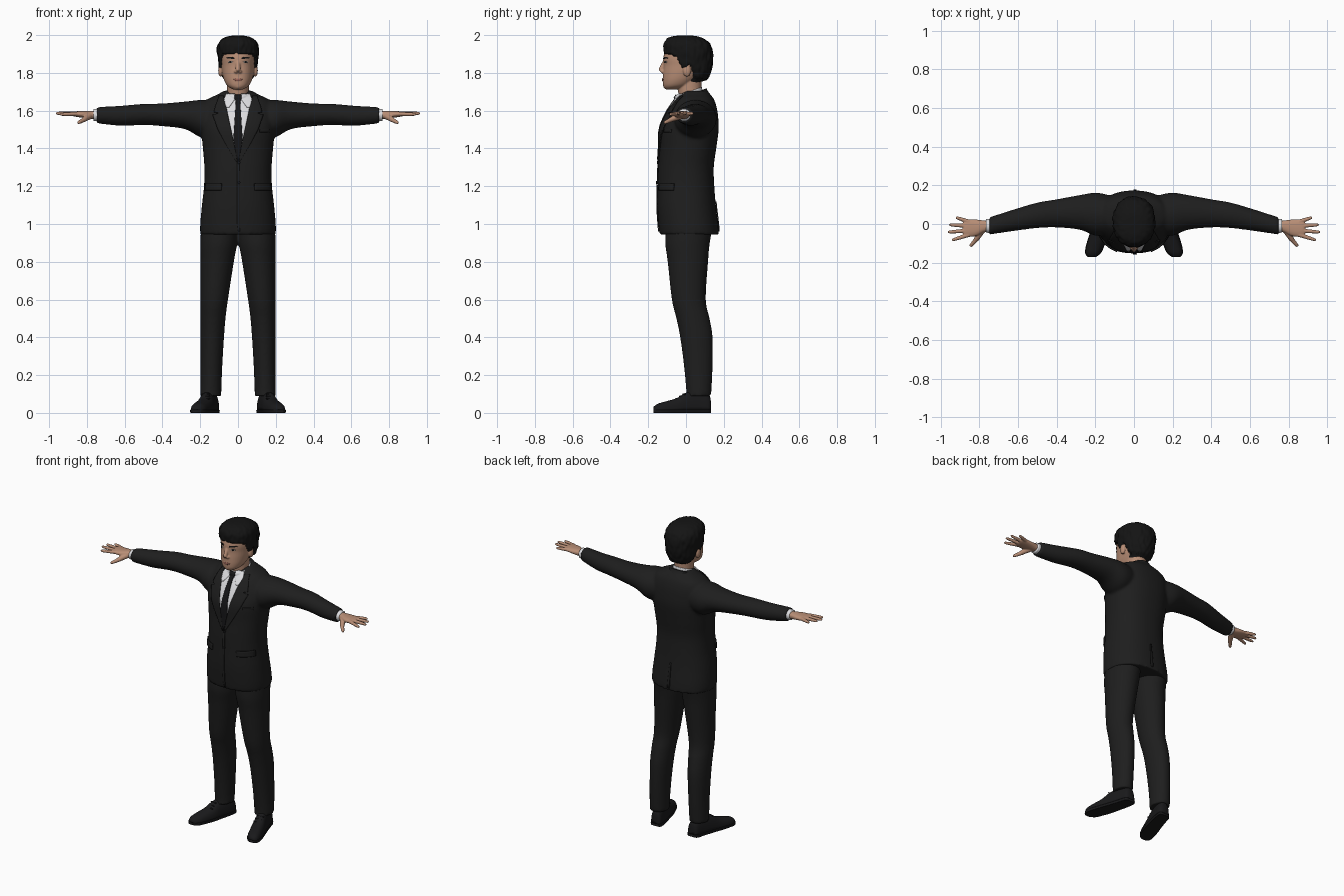
import bpy, bmesh
from math import cos, sin, pi, copysign
from mathutils import Vector, Matrix, noise
from mathutils.bvhtree import BVHTree

if "Cube" in bpy.data.objects:
    bpy.data.objects.remove(bpy.data.objects["Cube"])

X, Y, Z = Vector((1, 0, 0)), Vector((0, 1, 0)), Vector((0, 0, 1))


def material(name, *rgb):
    m = bpy.data.materials.new(name)
    m.use_nodes = True
    m.diffuse_color = (*rgb, 1)
    m.node_tree.nodes["Principled BSDF"].inputs["Base Color"].default_value = (*rgb, 1)
    return m


SUIT = material("charcoal suit", .013, .013, .013)
HAIR = material("black hair", .007, .007, .007)
TIE = material("black tie", .008, .008, .009)
SHOE = material("black leather", .01, .01, .011)
SKIN = material("skin", .48, .27, .18)
SHIRT = material("white shirt", .72, .72, .74)
LIP = material("lips", .33, .13, .1)
EYE = material("eye white", .5, .46, .43)


def spline(rows, k=5):
    """Smooth the rows with a Catmull-Rom curve."""
    out = []
    for i in range(len(rows) - 1):
        quad = (rows[max(i - 1, 0)], rows[i], rows[i + 1], rows[min(i + 2, len(rows) - 1)])
        for t in (j / k for j in range(k)):
            out.append([b + .5 * t * (c - a + t * (2*a - 5*b + 4*c - d + t * (3*(b - c) + d - a)))
                        for a, b, c, d in zip(*quad)])
    return out + [list(rows[-1])]


def ring(c, u, v, a, b, e=2, n=40):
    pw = lambda s: copysign(abs(s) ** (2 / e), s)
    angles = [2 * pi * i / n for i in range(n)]
    return [c + u * a * pw(cos(t)) + v * b * pw(sin(t)) for t in angles]


def loft(bm, rings):
    loops = [[bm.verts.new(p) for p in r] for r in rings]
    n = len(loops[0])
    for a, b in zip(loops, loops[1:]):
        for i in range(n):
            bm.faces.new((a[i], a[(i + 1) % n], b[(i + 1) % n], b[i]))
    bm.faces.new(loops[0])
    bm.faces.new(loops[-1])


def upright(bm, rows, e=2, tilt=0, n=40):
    """Rows are z, centre x, centre y, half width, half depth."""
    loft(bm, [ring(Vector((x, y, z)), X, Y + Z * tilt, a, b, e, n)
              for z, x, y, a, b in spline(rows)])


def sideways(bm, rows, e=2):
    """Rows are x, centre y, centre z, half depth, half height."""
    loft(bm, [ring(Vector((x, y, z)), Y, Z, a, b, e) for x, y, z, a, b in spline(rows)])


def finger(bm, start, end, r0, r1):
    p, q = Vector(start), Vector(end)
    d = (q - p).normalized()
    u = d.cross(Z).normalized()
    v = d.cross(u)
    steps = ((0, 1), (.3, 1), (.6, 1), (.9, .9), (.97, .7), (1, .3))
    loft(bm, [ring(p.lerp(q, t), u, v, *[(r0 + (r1 - r0) * t) * s] * 2, 2, 14) for t, s in steps])


def finish(name, bm, mat, mirror=False, voxel=0, smooth=0, thick=0):
    bmesh.ops.recalc_face_normals(bm, faces=bm.faces)
    me = bpy.data.meshes.new(name)
    for f in bm.faces:
        f.smooth = True
    bm.to_mesh(me)
    bm.free()
    me.materials.append(mat)
    ob = bpy.data.objects.new(name, me)
    bpy.context.collection.objects.link(ob)
    if mirror:
        ob.modifiers.new("mirror", 'MIRROR').use_mirror_merge = False
    if voxel:
        m = ob.modifiers.new("fuse", 'REMESH')
        m.mode, m.voxel_size, m.use_smooth_shade = 'VOXEL', voxel, True
    if smooth:
        m = ob.modifiers.new("soften", 'SMOOTH')
        m.factor, m.iterations = .5, smooth
    if thick:
        m = ob.modifiers.new("thickness", 'SOLIDIFY')
        m.thickness, m.offset = thick, 0
    return ob


def surface(*objs):
    bpy.context.view_layer.update()
    dg = bpy.context.evaluated_depsgraph_get()
    return [BVHTree.FromObject(o, dg) for o in objs]


def patch(name, trees, rows, mat, lift=.003, mirror=False, side=-1, cols=8, steps=5):
    """Drape a thin plate on a surface; rows are z, x from, x to."""
    bm = bmesh.new()
    fine = [[p + (q - p) * k / steps for p, q in zip(a, b)]
            for a, b in zip(rows, rows[1:]) for k in range(steps)] + [rows[-1]]
    grid = []
    for z, x0, x1 in fine:
        line = []
        for i in range(cols + 1):
            o = Vector((x0 + (x1 - x0) * i / cols, side, z))
            hits = [h for h in (t.ray_cast(o, Y * -side) for t in trees) if h[0]]
            if not hits:
                hits = [trees[0].find_nearest(Vector((o.x, side * .1, z)))]
            p, nrm = max(hits, key=lambda h: h[0].y * side)[:2]
            line.append(bm.verts.new(p + nrm * lift))
        grid.append(line)
    for a, b in zip(grid, grid[1:]):
        for i in range(cols):
            bm.faces.new((a[i], a[i + 1], b[i + 1], b[i]))
    return finish(name, bm, mat, mirror, thick=lift * 1.8)


# Jacket: body and sleeves fused together
bm = bmesh.new()
upright(bm, [(.945, 0, .017, .2, .157), (1, 0, .012, .2, .158), (1.1, 0, .003, .191, .155),
             (1.2, 0, 0, .18, .15), (1.3, 0, 0, .178, .147), (1.4, 0, .01, .186, .15),
             (1.5, 0, .018, .195, .155), (1.57, 0, .03, .195, .14), (1.62, 0, .04, .185, .122),
             (1.66, 0, .048, .16, .1), (1.685, 0, .05, .11, .08), (1.705, 0, .05, .075, .062)], 2.3)
for s in (1, -1):
    sideways(bm, [(s * x, *r) for x, *r in (
        (.1, .05, 1.56, .09, .09), (.19, .05, 1.557, .112, .1), (.28, .06, 1.575, .09, .073),
        (.4, .055, 1.578, .073, .06), (.5, .045, 1.58, .066, .056), (.62, .02, 1.573, .056, .053),
        (.748, -.01, 1.576, .045, .043))])
jacket = finish("jacket", bm, SUIT, voxel=.009, smooth=5)

# Trousers
bm = bmesh.new()
upright(bm, [(1, .1, .02, .095, .125), (.9, .102, .008, .097, .118), (.8, .11, .01, .088, .107),
             (.6, .126, .015, .073, .09), (.5, .133, .037, .067, .088), (.4, .137, .055, .063, .086),
             (.25, .141, .065, .058, .076), (.12, .144, .068, .056, .067), (.09, .144, .066, .056, .067)])
finish("trousers", bm, SUIT, True, .009, 4)

# Shoes and soles, pointing slightly outward
foot = spline([(.132, .135, .02, .05), (.12, .135, .035, .085), (.07, .145, .04, .105),
               (0, .165, .043, .095), (-.05, .18, .046, .066), (-.11, .2, .045, .048),
               (-.15, .212, .038, .036), (-.172, .219, .018, .02)])
for name, grow, low, high in (("shoes", 0, .014, 1), ("shoe_soles", .003, 0, .016)):
    bm = bmesh.new()
    loft(bm, [ring(Vector((x, y, .012)), X, Z, w + grow, h, 2.4) for y, x, w, h in foot])
    for v in bm.verts:
        v.co.z = min(max(v.co.z, low), high)
    finish(name, bm, SHOE, True)
bm = bmesh.new()
for i in range(3):
    finger(bm, (.15, -.015 - .018 * i, .1 - .012 * i), (.195, -.005 - .018 * i, .098 - .012 * i), .004, .004)
finish("shoe_laces", bm, SHOE, True)

# Hands and shirt cuffs
bm = bmesh.new()
sideways(bm, [(.735, -.01, 1.577, .027, .022), (.775, -.012, 1.578, .03, .021),
              (.82, -.02, 1.58, .043, .018), (.87, -.022, 1.583, .044, .013), (.884, -.022, 1.584, .034, .008)], 2.3)
for y, tip in ((-.056, (.943, -.084, 1.58)), (-.034, (.965, -.042, 1.586)),
               (-.01, (.957, -.004, 1.588)), (.012, (.922, .034, 1.585))):
    finger(bm, (.855, y, 1.583), tip, .0115, .0085)
finger(bm, (.785, -.03, 1.572), (.822, -.088, 1.55), .018, .013)
finger(bm, (.81, -.073, 1.555), (.848, -.116, 1.535), .013, .009)
finish("hands", bm, SKIN, True, .0035, 2)
bm = bmesh.new()
sideways(bm, [(.735, -.01, 1.577, .036, .034), (.766, -.01, 1.577, .035, .032)])
finish("shirt_cuffs", bm, SHIRT, True)

# Head with neck, nose and ears
bm = bmesh.new()
upright(bm, [(1.712, 0, -.08, .025, .027), (1.73, 0, -.054, .055, .066), (1.76, 0, -.033, .073, .09),
             (1.8, 0, -.008, .084, .114), (1.84, 0, .002, .088, .121), (1.88, 0, .002, .09, .122),
             (1.93, 0, .008, .085, .113), (1.965, 0, .01, .06, .08)], 2.15)
upright(bm, [(1.6, 0, .035, .058, .058), (1.7, 0, .02, .057, .062), (1.8, 0, .02, .06, .065)])
finger(bm, (0, -.113, 1.86), (0, -.137, 1.808), .01, .014)
for x, y, z, sx, sy, sz in ((.01, -.124, 1.807, .011, .011, .009), (-.01, -.124, 1.807, .011, .011, .009),
                            (.092, .005, 1.812, .013, .021, .033), (-.092, .005, 1.812, .013, .021, .033),
                            (0, -.105, 1.764, .03, .022, .011), (0, -.095, 1.73, .025, .026, .018)):
    bmesh.ops.create_icosphere(bm, subdivisions=3, radius=1,
                               matrix=Matrix.Translation((x, y, z)) @ Matrix.Diagonal((sx, sy, sz, 1)))
head = finish("head", bm, SKIN, voxel=.004, smooth=4)

# Hair: a cap trimmed along the hairline and roughened into locks
bm = bmesh.new()
upright(bm, [(1.74, 0, .03, .07, .065), (1.78, 0, .025, .088, .096), (1.82, 0, .02, .1, .116),
             (1.87, 0, .014, .106, .127), (1.92, 0, .012, .11, .129), (1.955, 0, .005, .104, .122),
             (1.982, 0, -.003, .08, .095), (1.995, 0, -.005, .045, .058), (1.998, 0, -.005, .015, .02)],
        2.15, n=96)
hairline = [(-.2, 1.905), (-.08, 1.895), (-.05, 1.875), (-.025, 1.825), (.0, 1.825), (.012, 1.845),
            (.03, 1.835), (.05, 1.775), (.1, 1.757), (.3, 1.757)]
for v in bm.verts:
    x, y, z = v.co
    for (a, za), (b, zb) in zip(hairline, hairline[1:]):
        if a <= y < b:
            edge = za + (zb - za) * (y - a) / (b - a)
            break
    lock = noise.noise(Vector((x * 60, y * 60, z * 25)))
    s = .75 if z < edge + .008 * lock else 1 + .06 * lock
    v.co.x, v.co.y = x * s, .01 + (y - .01) * s
finish("hair", bm, HAIR)

# Face details
face = surface(head)
patch("eyes", face, [(1.864, .034, .044), (1.858, .026, .053), (1.852, .034, .046)], EYE, .001, True)
patch("irises", face, [(1.864, .037, .043), (1.858, .034, .046), (1.852, .037, .043)], HAIR, .002, True)
patch("eyebrows", face, [(1.884, .03, .05), (1.878, .018, .062), (1.874, .018, .03)], HAIR, .0015, True)
patch("mouth", face, [(1.77, -.01, .01), (1.765, -.026, .026), (1.758, -.011, .011)], LIP, .001)

# Shirt collar and jacket collar around the neck
bm = bmesh.new()
upright(bm, [(1.63, 0, .022, .075, .076), (1.67, 0, .018, .07, .072), (1.7, 0, .014, .066, .07)], tilt=.35)
collar = finish("shirt_collar", bm, SHIRT)
bm = bmesh.new()
upright(bm, [(1.65, 0, .045, .105, .085), (1.672, 0, .042, .088, .075), (1.69, 0, .038, .079, .071)], tilt=.4)
finish("jacket_collar", bm, SUIT)

# Shirt front, tie, lapels and jacket trim draped on the chest
chest = surface(jacket)
neck = surface(jacket, collar)
patch("shirt_front", chest, [(1.665, -.07, .07), (1.6, -.058, .058), (1.5, -.036, .036), (1.34, -.003, .003)],
      SHIRT, .002, cols=16)
patch("collar_points", neck, [(1.685, .014, .062), (1.655, .018, .074), (1.615, .046, .062)], SHIRT, .004, True)
patch("tie", neck, [(1.678, -.019, .019), (1.64, -.012, .012), (1.634, -.012, .012),
                    (1.45, -.024, .024), (1.34, -.006, .006)], TIE, .005)
patch("lapels", chest, [(1.675, .075, .098), (1.62, .062, .118), (1.59, .056, .125), (1.585, .055, .1),
                        (1.575, .053, .132), (1.5, .037, .105), (1.42, .02, .062), (1.33, 0, .01)],
      SUIT, .004, True)
patch("front_edge", chest, [(1.34, -.004, .008), (1, -.004, .008), (.96, .002, .01)], SUIT, .003, cols=2)
patch("pocket_flaps", chest, [(1.215, .085, .168), (1.178, .087, .17)], SUIT, .004, True)
patch("breast_pocket", chest, [(1.5, .115, .165), (1.485, .115, .165)], SUIT, .002)
patch("back_vent", chest, [(1.12, -.002, .006), (.96, -.002, .014)], SUIT, .003, side=1, cols=2)
for i, z in enumerate((1.325, 1.22)):
    patch(f"button_{i + 1}", chest, [(z + .008, .002, .008), (z, -.004, .014), (z - .008, .002, .008)], TIE, .0045)
